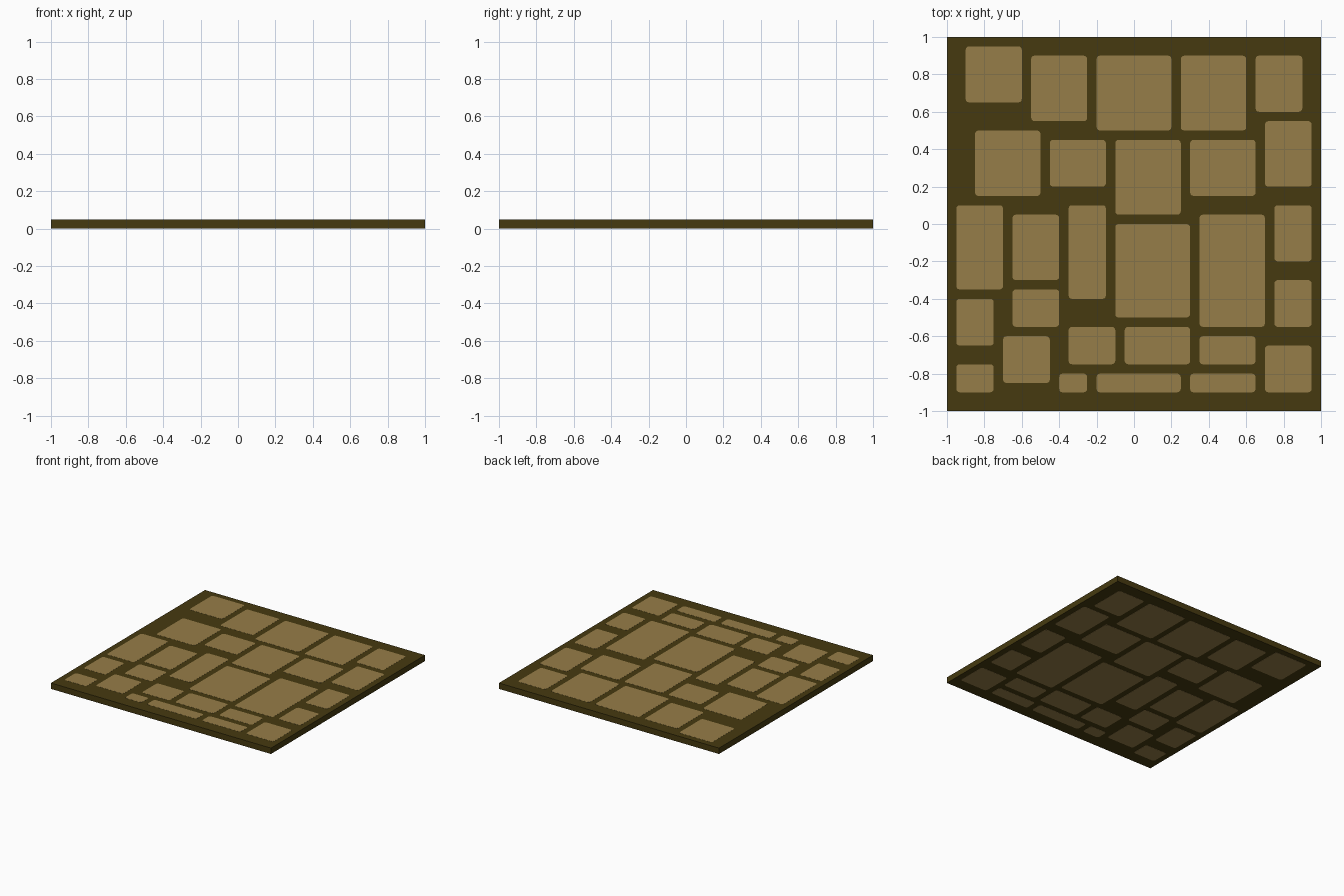
import bpy, bmesh
from math import cos, sin, pi

if "Cube" in bpy.data.objects:
    bpy.data.objects.remove(bpy.data.objects["Cube"])

def material(name, rgb):
    m = bpy.data.materials.new(name)
    m.diffuse_color = (*rgb, 1)
    m.use_nodes = True
    m.node_tree.nodes["Principled BSDF"].inputs["Base Color"].default_value = m.diffuse_color
    return m

MORTAR = material("dark mortar", (0.061, 0.042, 0.005))
STONE = material("tan stone", (0.305, 0.205, 0.065))
T = 0.05      # total thickness
LIP = 0.0008  # stones stand just proud of the mortar, top and bottom

def prism(name, outline, z0, z1, mat):
    bm = bmesh.new()
    face = bm.faces.new([bm.verts.new((x, y, z0)) for x, y in outline])
    top = bmesh.ops.extrude_face_region(bm, geom=[face])["geom"]
    bmesh.ops.translate(bm, vec=(0, 0, z1 - z0),
                        verts=[v for v in top if isinstance(v, bmesh.types.BMVert)])
    bmesh.ops.recalc_face_normals(bm, faces=bm.faces)
    mesh = bpy.data.meshes.new(name)
    bm.to_mesh(mesh)
    bm.free()
    mesh.materials.append(mat)
    ob = bpy.data.objects.new(name, mesh)
    bpy.context.collection.objects.link(ob)
    return ob

def rounded_rect(x0, x1, y0, y1, r=0.018, n=3):
    pts = []
    for k, (cx, cy) in enumerate([(x1 - r, y1 - r), (x0 + r, y1 - r),
                                  (x0 + r, y0 + r), (x1 - r, y0 + r)]):
        for i in range(n + 1):
            a = pi / 2 * (k + i / n)
            pts.append((cx + r * cos(a), cy + r * sin(a)))
    return pts

# mortar slab
prism("mortar_slab", [(-1, -1), (1, -1), (1, 1), (-1, 1)], LIP, T - LIP, MORTAR)

# paving stones as x0, x1, y0, y1
stones = [
    (-.9, -.6, .65, .95), (-.55, -.25, .55, .9), (-.2, .2, .5, .9),
    (.25, .6, .5, .9), (.65, .9, .6, .9),
    (-.85, -.5, .15, .5), (-.45, -.15, .2, .45), (-.1, .25, .05, .45),
    (.3, .65, .15, .45), (.7, .95, .2, .55),
    (-.95, -.7, -.35, .1), (-.65, -.4, -.3, .05), (-.35, -.15, -.4, .1),
    (-.1, .3, -.5, 0), (.35, .7, -.55, .05), (.75, .95, -.2, .1),
    (-.95, -.75, -.65, -.4), (-.65, -.4, -.55, -.35), (.75, .95, -.55, -.3),
    (-.7, -.45, -.85, -.6), (-.35, -.1, -.75, -.55), (-.05, .3, -.75, -.55),
    (.35, .65, -.75, -.6), (.7, .95, -.9, -.65),
    (-.95, -.75, -.9, -.75), (-.4, -.25, -.9, -.8), (-.2, .25, -.9, -.8),
    (.3, .65, -.9, -.8),
]
for i, s in enumerate(stones):
    prism(f"paving_stone_{i + 1}", rounded_rect(*s), 0, T, STONE)
